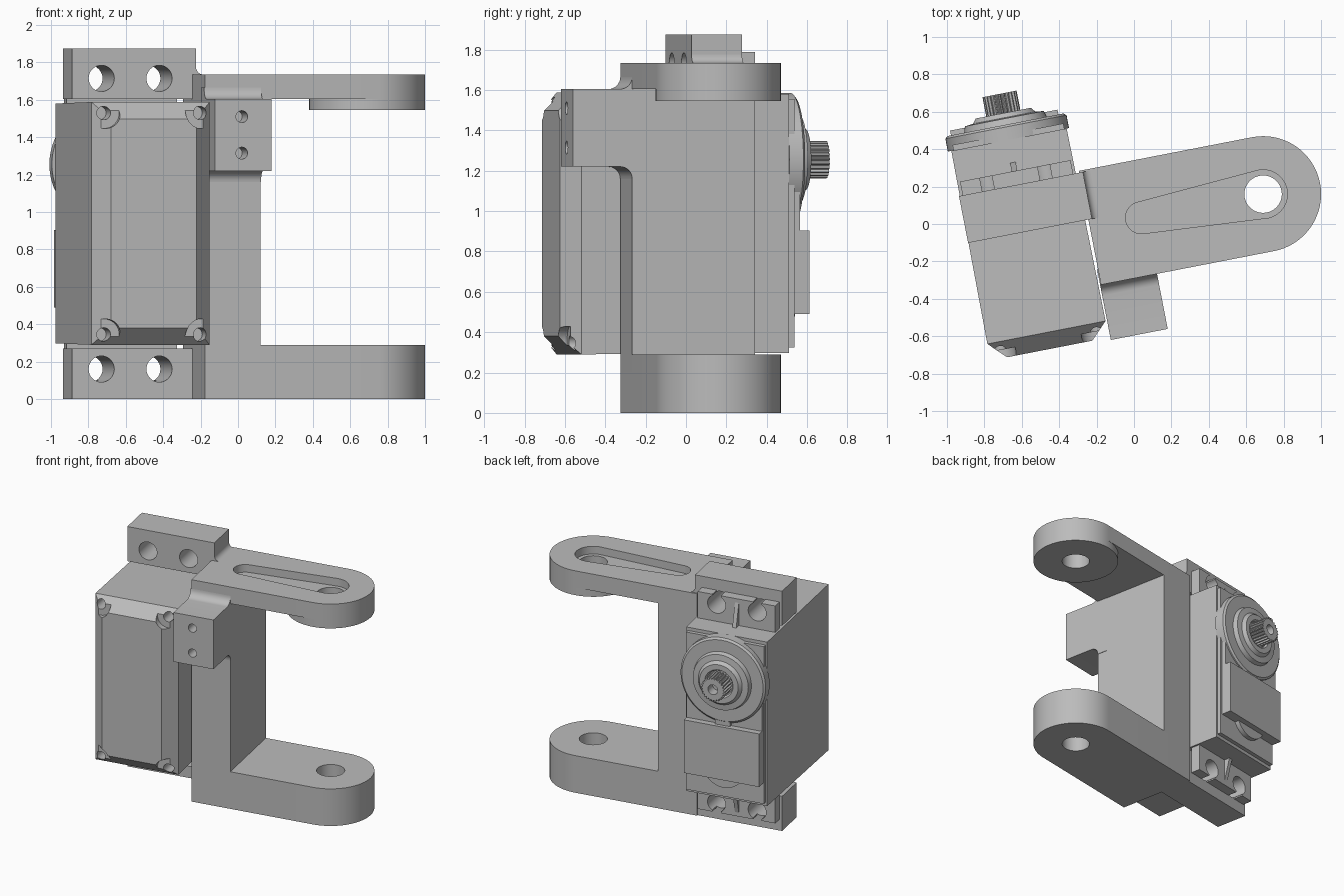
import bpy, bmesh
from math import sin, cos, pi, radians
from mathutils import Matrix

cube = bpy.data.objects.get("Cube")
if cube:
    bpy.data.objects.remove(cube, do_unlink=True)

grey = bpy.data.materials.new("mid_grey")
grey.use_nodes = True
grey.diffuse_color = (0.5, 0.5, 0.5, 1)
grey.node_tree.nodes["Principled BSDF"].inputs["Base Color"].default_value = (0.5, 0.5, 0.5, 1)

MID = 0.9375            # height the motor is mirrored about
SHAFT_X, SHAFT_Z = -0.573, 1.255
ARM_X, ARM_Y, ARM_R = 0.708, 0.025, 0.31
parts = []


def place(axis, a, b, h):
    return {"x": (h, a, b), "y": (a, h, b), "z": (a, b, h)}[axis]


def loft(name, axis, sections):
    """Skin (outline, height) sections along an axis and cap both ends."""
    bm = bmesh.new()
    rings = [[bm.verts.new(place(axis, a, b, h)) for a, b in pts] for pts, h in sections]
    n = len(rings[0])
    for lo, hi in zip(rings, rings[1:]):
        for i in range(n):
            j = (i + 1) % n
            bm.faces.new((lo[i], lo[j], hi[j], hi[i]))
    bm.faces.new(rings[0])
    bm.faces.new(rings[-1])
    bmesh.ops.recalc_face_normals(bm, faces=bm.faces)
    mesh = bpy.data.meshes.new(name)
    bm.to_mesh(mesh)
    bm.free()
    mesh.materials.append(grey)
    obj = bpy.data.objects.new(name, mesh)
    bpy.context.collection.objects.link(obj)
    parts.append(obj)
    return obj


def prism(name, axis, pts, lo, hi):
    return loft(name, axis, [(pts, lo), (pts, hi)])


def rect(a0, a1, b0, b1):
    return [(a0, b0), (a1, b0), (a1, b1), (a0, b1)]


def arc(a, b, r, start=0, end=360, n=48):
    steps = n if end - start == 360 else n + 1
    return [(a + r * cos(radians(start + (end - start) * i / n)),
             b + r * sin(radians(start + (end - start) * i / n))) for i in range(steps)]


def cut(obj, *cutters):
    for c in cutters:
        c.hide_render = True
        mod = obj.modifiers.new("cut", "BOOLEAN")
        mod.operation, mod.solver, mod.object = "DIFFERENCE", "EXACT", c
        bpy.context.view_layer.objects.active = obj
        bpy.ops.object.modifier_apply(modifier=mod.name)
        parts.remove(c)
        bpy.data.objects.remove(c, do_unlink=True)


# Bracket: two round-ended arms joined by an upright web
arm = rect(-0.235, ARM_X, ARM_Y - ARM_R, ARM_Y + ARM_R)
arm = [arm[3], arm[0]] + arc(ARM_X, ARM_Y, ARM_R, -90, 90, 32)
eye = arc(ARM_X, ARM_Y, 0.1)

lower_arm = prism("lower_arm", "z", arm, 0, 0.29)
cut(lower_arm, prism("eye_cutter", "z", eye, -0.1, 0.4))

upper_arm = prism("upper_arm", "z", arm, 1.605, 1.735)
groove = arc(0.045, ARM_Y, 0.085, 93, 267, 24) + arc(ARM_X, ARM_Y, 0.13, -87, 93, 32)
cut(upper_arm, prism("groove_cutter", "z", groove, 1.675, 1.8),
    prism("eye_cutter", "z", eye, 1.5, 1.8))
boss = prism("upper_arm_boss", "z", arc(ARM_X, ARM_Y, ARM_R, n=64), 1.545, 1.605)
cut(boss, prism("eye_cutter", "z", eye, 1.5, 1.8))

prism("upright_web", "z", rect(-0.235, 0.067, ARM_Y - ARM_R, ARM_Y + ARM_R), 0.2, 1.66)

# Front lug blended into the web with fillets
lug_profile = ([(-0.2, 1.665)] + arc(-0.345, 1.665, 0.06, 0, -90, 8)
               + [(-0.585, 1.605), (-0.585, 1.22)]
               + arc(-0.345, 1.16, 0.06, 90, 0, 8) + [(-0.2, 1.16)])
lug = prism("front_lug", "x", lug_profile, -0.24, 0.07)
cut(lug, *[prism("lug_hole", "y", arc(-0.093, z, 0.032, n=24), -0.7, -0.43)
           for z in (1.51, 1.315)])

# Motor case with a bevelled front and countersunk corner screws
def case_rect(inset):
    return rect(-0.892 + inset, -0.248 - inset, 0.29 + inset, 1.588 - inset)

case = loft("motor_case", "y", [(case_rect(0.09), -0.57), (case_rect(0), -0.48),
                                (case_rect(0.008), 0.57)])
for x in (-0.832, -0.308):
    for s in (-1, 1):
        z = MID + s * 0.592
        cut(case, prism("screw_seat", "y", arc(x, z, 0.083, n=32), -0.7, -0.525),
            prism("screw_hole", "y", arc(x, z, 0.036, n=24), -0.7, -0.4))

# Mount blocks, slotted tabs and ribs, above and below the motor
for s, side in ((1, "upper"), (-1, "lower")):
    def span(lo, hi):
        return sorted((MID + s * lo, MID + s * hi))

    hole_z = MID + s * 0.777
    block = prism(side + "_mount_block", "z", rect(-0.89, -0.215, 0.07, 0.325),
                  *span(0.667, 0.9375))
    tab = prism(side + "_motor_tab", "z", rect(-0.87, -0.268, 0.325, 0.4), *span(0.63, 0.85))
    for x in (-0.73, -0.415):
        cut(block, prism("bolt_hole", "y", arc(x, hole_z, 0.07, n=32), 0, 0.4))
        cut(tab, prism("tab_hole", "y", arc(x, hole_z, 0.07, n=32), 0.2, 0.5),
            prism("tab_slot", "y", rect(x - 0.033, x + 0.033, *span(0.777, 0.9)), 0.2, 0.5))
    rib = [(0.39, MID + s * 0.63), (0.45, MID + s * 0.63), (0.4, MID + s * 0.82)]
    prism(side + "_tab_rib", "x", rib, -0.588, -0.558)

# Small fillet where the upper block meets the arm
corner = [(-0.225, 1.73)] + arc(-0.175, 1.775, 0.04, 270, 180, 6) + [(-0.225, 1.775)]
prism("block_fillet", "y", corner, 0.07, 0.325)

# Gearbox cover on the rear of the motor
prism("rear_cover", "y", rect(-0.872, -0.268, 0.325, 1.555), 0.56, 0.6)
prism("rear_panel", "y", rect(-0.87, -0.285, 0.5, 1.25), 0.59, 0.63)
prism("gear_housing", "y", rect(-0.87, -0.285, 0.49, 0.905), 0.59, 0.678)
prism("upper_pin", "y", arc(SHAFT_X, 0.92, 0.06, n=32), 0.6, 0.65)
prism("lower_pin", "y", arc(SHAFT_X, 0.57, 0.16), 0.57, 0.635)

collar = [(0.33, 0.57), (0.33, 0.64), (0.315, 0.652), (0.225, 0.652), (0.215, 0.685),
          (0.17, 0.69), (0.15, 0.715), (0.11, 0.715), (0.1, 0.7)]
loft("shaft_collar", "y", [(arc(SHAFT_X, SHAFT_Z, r, n=64), h) for r, h in collar])

# Splined output shaft with a screw hole
TEETH = 24
spline = []
for i in range(TEETH * 4):
    r = 0.093 if i % 4 < 2 else 0.081
    a = 2 * pi * i / (TEETH * 4)
    spline.append((SHAFT_X + r * cos(a), SHAFT_Z + r * sin(a)))
shaft = prism("output_shaft", "y", spline, 0.68, 0.82)
cut(shaft, prism("shaft_hole", "y", arc(SHAFT_X, SHAFT_Z, 0.038, n=24), 0.74, 0.9))

# Turn the whole assembly about the vertical and smooth the round parts
turn = Matrix.Rotation(radians(11), 4, "Z")
bpy.ops.object.select_all(action="DESELECT")
for obj in parts:
    obj.data.transform(turn)
    obj.select_set(True)
bpy.context.view_layer.objects.active = parts[0]
bpy.ops.object.shade_smooth_by_angle(angle=radians(30))
